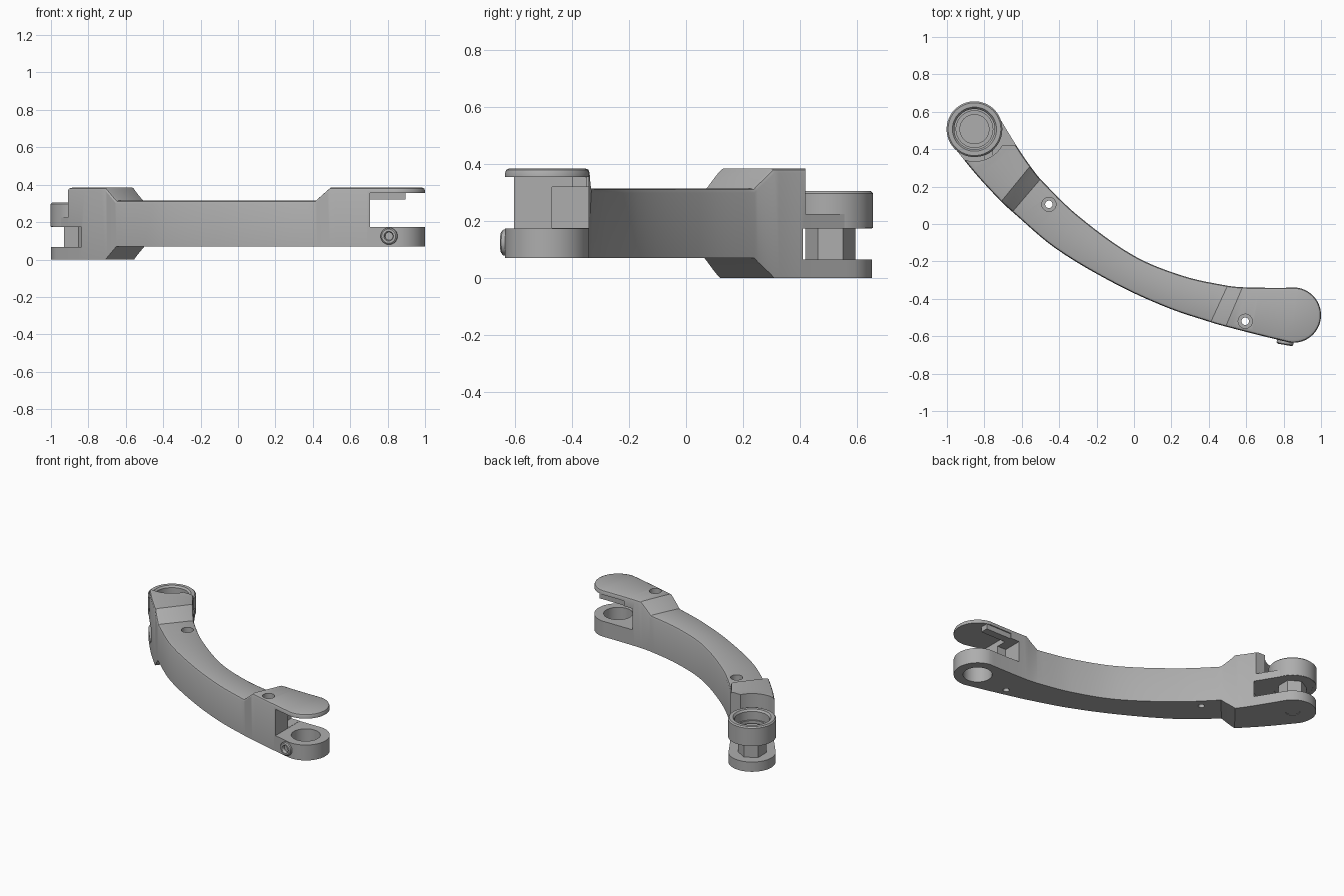
import bpy, bmesh, math
from mathutils import Vector, Matrix

if "Cube" in bpy.data.objects:
    bpy.data.objects.remove(bpy.data.objects["Cube"], do_unlink=True)

# One plain grey for everything
grey = bpy.data.materials.new("matte_grey")
grey.use_nodes = True
colour = (0.42, 0.42, 0.42, 1)
grey.diffuse_color = colour
grey.node_tree.nodes["Principled BSDF"].inputs["Base Color"].default_value = colour

LEFT = Vector((-0.853, 0.507))     # pivot centres in plan
RIGHT = Vector((0.852, -0.487))
R_LEFT, R_RIGHT, EDGE = 0.146, 0.148, 0.016


def make(name, bm):
    bmesh.ops.recalc_face_normals(bm, faces=bm.faces)
    mesh = bpy.data.meshes.new(name)
    bm.to_mesh(mesh)
    bm.free()
    obj = bpy.data.objects.new(name, mesh)
    bpy.context.collection.objects.link(obj)
    mesh.materials.append(grey)
    return obj


def cylinder(name, centre, radius, z0, z1, sides=64, r_top=None, turn=0.0):
    bm = bmesh.new()
    place = Matrix.Translation((*centre, (z0 + z1) / 2)) @ Matrix.Rotation(turn, 4, "Z")
    bmesh.ops.create_cone(bm, cap_ends=True, segments=sides, radius1=radius,
                          radius2=r_top or radius, depth=z1 - z0, matrix=place)
    return make(name, bm)


def box(name, lo, hi):
    lo, hi = Vector(lo), Vector(hi)
    bm = bmesh.new()
    bmesh.ops.create_cube(bm, size=1, matrix=Matrix.Translation((lo + hi) / 2)
                          @ Matrix.Diagonal((*(hi - lo), 1)))
    return make(name, bm)


def revolve(name, profile, place, sides=64):
    bm = bmesh.new()
    points = [bm.verts.new((r, 0, z)) for r, z in profile]
    edges = [bm.edges.new(pair) for pair in zip(points, points[1:])]
    bmesh.ops.spin(bm, geom=points + edges, cent=(0, 0, 0), axis=(0, 0, 1),
                   angle=math.tau, steps=sides, use_merge=True)
    bmesh.ops.remove_doubles(bm, verts=bm.verts, dist=1e-5)
    bm.transform(place)
    return make(name, bm)


def cut(obj, cutter):
    cutter.hide_render = True
    mod = obj.modifiers.new("cut", "BOOLEAN")
    mod.operation, mod.solver, mod.object = "DIFFERENCE", "EXACT", cutter
    bpy.context.view_layer.objects.active = obj
    bpy.ops.object.modifier_apply(modifier=mod.name)
    bpy.data.objects.remove(cutter, do_unlink=True)


def cap_stations(centre, radius, direction, side, top, bottom):
    """Half-round end: pairs of edge points from full width to the tip."""
    out = []
    for i in range(17):
        a = math.pi / 2 * i / 16
        def pair(r):
            along = centre + direction * r * math.sin(a)
            return along + side * r * math.cos(a), along - side * r * math.cos(a)
        out.append([pair(radius), pair(radius - EDGE * 0.3), pair(radius - EDGE), top, bottom])
    return out


def edge_station(inner, outer, top, bottom):
    side = (inner - outer).normalized()
    pairs = [(inner - side * d, outer + side * d) for d in (0, EDGE * 0.3, EDGE)]
    return pairs + [top, bottom]


# Arm plan: inner edge, outer edge, top and bottom height at each key station
dir_l, side_l = Vector((-0.586, 0.81)), Vector((0.81, 0.586))
dir_r, side_r = Vector((0.99, -0.14)), Vector((0.14, 0.99))
HIGH, LOW, BASE = 0.385, 0.315, 0.07
first = (*(LEFT + side_l * R_LEFT), *(LEFT - side_l * R_LEFT), HIGH, 0)
last = (*(RIGHT + side_r * R_RIGHT), *(RIGHT - side_r * R_RIGHT), HIGH, BASE)
keys = [first,
        (-0.62, 0.405, -0.84, 0.26, HIGH, 0),
        (-0.555, 0.31, -0.71, 0.12, HIGH, 0),
        (-0.50, 0.24, -0.65, 0.065, LOW, BASE),
        (-0.30, 0.045, -0.42, -0.13, LOW, BASE),
        (0.0, -0.17, -0.10, -0.32, LOW, BASE),
        (0.27, -0.28, 0.18, -0.448, LOW, BASE),
        (0.50, -0.33, 0.41, -0.525, LOW, BASE),
        (0.58, -0.338, 0.49, -0.548, HIGH, BASE),
        (0.72, -0.341, 0.66, -0.592, HIGH, BASE),
        last]


def spline(a, b, c, d, t, knots):
    """Smooth curve from b to c whose slopes respect uneven spacing."""
    k0, k1, k2, k3 = knots
    h = k2 - k1
    m1 = (c - a) / (k2 - k0) * h
    m2 = (d - b) / (k3 - k1) * h
    t2, t3 = t * t, t * t * t
    return (2*t3 - 3*t2 + 1) * b + (t3 - 2*t2 + t) * m1 + (3*t2 - 2*t3) * c + (t3 - t2) * m2


knots = [0.0]
for p, q in zip(keys, keys[1:]):
    knots.append(knots[-1] + math.dist(p[:4], q[:4]))
stations = cap_stations(LEFT, R_LEFT, dir_l, side_l, HIGH, 0)[:0:-1]
for i in range(len(keys) - 1):
    near = [max(i - 1, 0), i, i + 1, min(i + 2, len(keys) - 1)]
    for s in range(6):
        t = s / 6
        plan = [spline(*(keys[n][c] for n in near), t, [knots[n] for n in near]) for c in range(4)]
        top, bottom = (keys[i][c] * (1 - t) + keys[i + 1][c] * t for c in (4, 5))
        stations.append(edge_station(Vector(plan[:2]), Vector(plan[2:]), top, bottom))
stations += cap_stations(RIGHT, R_RIGHT, dir_r, side_r, HIGH, BASE)

# Curved arm lofted through the stations, with a rounded top edge
bm = bmesh.new()
loops = []
for full, mid, inset, top, bottom in stations:
    heights = [(full, bottom), (full, top - EDGE), (mid, top - EDGE * 0.3), (inset, top)]
    ring = [(pair[0], z) for pair, z in heights] + [(pair[1], z) for pair, z in heights[::-1]]
    loops.append([bm.verts.new((p.x, p.y, z)) for p, z in ring])
for one, two in zip(loops, loops[1:]):
    for j in range(8):
        k = (j + 1) % 8
        bm.faces.new((one[j], one[k], two[k], two[j]))
bmesh.ops.remove_doubles(bm, verts=bm.verts, dist=1e-4)
bmesh.ops.dissolve_degenerate(bm, edges=bm.edges, dist=1e-5)
arm = make("curved_arm", bm)

# Left fork: clearance above the bearing ring and gap over the lower plate
cut(arm, cylinder("cutter", LEFT, 0.172, 0.225, 0.5))
cut(arm, box("cutter", (-1.1, 0.42, 0.225), (-0.5, 0.8, 0.5)))
cut(arm, cylinder("cutter", LEFT, 0.25, 0.066, 0.175))
cut(arm, cylinder("cutter", LEFT, 0.125, 0.15, 0.3))
cut(arm, cylinder("cutter", LEFT, 0.045, -0.02, 0.004))

# Right fork: open slot, side pocket and pivot hole
cut(arm, box("cutter", (0.705, -0.8, 0.175), (1.1, -0.2, 0.355)))
cut(arm, box("cutter", (0.64, -0.47, 0.176), (0.72, -0.3, 0.32)))
cut(arm, cylinder("cutter", RIGHT, 0.09, 0.0, 0.25))

# Countersunk fixing holes through the arm
for centre, top in (((-0.455, 0.105), LOW), ((0.595, -0.52), HIGH)):
    cut(arm, cylinder("cutter", centre, 0.02, -0.1, 0.6, 24))
    cut(arm, cylinder("cutter", centre, 0.038, top - 0.04, top + 0.05, 32))

# Bearing ring with stepped seat
ring_profile = [(0, 0.176), (0.149, 0.176), (0.149, 0.297), (0.141, 0.305), (0.118, 0.305),
                (0.108, 0.293), (0.108, 0.235), (0.098, 0.235), (0.098, 0.215),
                (0.08, 0.215), (0.08, 0.225), (0, 0.225)]
bearing = revolve("bearing_ring", ring_profile, Matrix.Translation((*LEFT, 0)))

# Hexagonal spacer under the ring
spacer = cylinder("hex_spacer", LEFT, 0.088, 0.06, 0.18, 6, turn=0)

# Small key joining the ring to the arm
key = box("ring_key", (-0.80, 0.345, 0.22), (-0.755, 0.405, 0.285))

# Ledge under the upper flange of the right fork
ledge = box("flange_ledge", (0.70, -0.40, 0.32), (0.895, -0.348, 0.36))

# Clamp screw in the side of the right ring
screw_place = Matrix.Translation((0.812, -0.61, 0.125)) @ Matrix.Rotation(math.radians(90), 4, "X") \
    @ Matrix.Rotation(math.radians(-10), 4, "Y")
screw_profile = [(0, 0), (0.045, 0), (0.045, 0.031), (0.038, 0.037), (0.026, 0.037),
                 (0.022, 0.03), (0.022, 0.018), (0, 0.018)]
screw = revolve("clamp_screw", screw_profile, screw_place, 32)

# Smooth rounded faces, crisp edges
bpy.ops.object.select_all(action="DESELECT")
for obj in (arm, bearing, spacer, screw):
    obj.select_set(True)
bpy.context.view_layer.objects.active = arm
bpy.ops.object.shade_smooth_by_angle(angle=math.radians(28))
